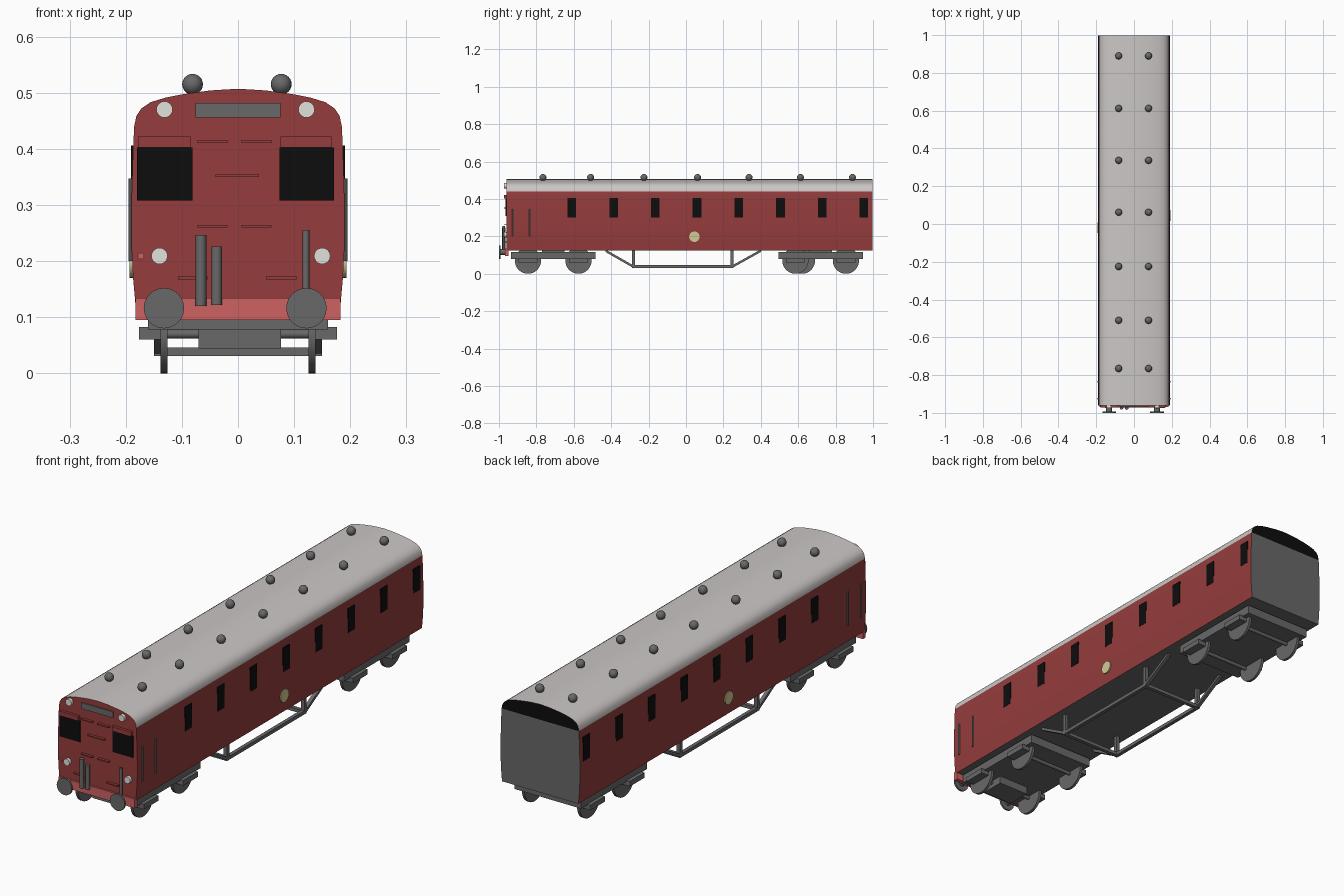
import bpy, bmesh, math
from mathutils import Vector

if "Cube" in bpy.data.objects:
    bpy.data.objects.remove(bpy.data.objects["Cube"])


def mat(name, r, g, b):
    m = bpy.data.materials.new(name)
    m.diffuse_color = (r, g, b, 1)
    m.use_nodes = True
    m.node_tree.nodes["Principled BSDF"].inputs["Base Color"].default_value = m.diffuse_color
    return m


RED = mat("crimson", 0.30, 0.045, 0.045)
LIGHT_RED = mat("light_red", 0.62, 0.12, 0.12)
GREY = mat("underframe_grey", 0.14, 0.14, 0.14)
ROOF = mat("roof_grey", 0.60, 0.57, 0.56)
BLACK = mat("black", 0.004, 0.004, 0.004)
WHITE = mat("lamp_white", 0.75, 0.75, 0.73)
CREAM = mat("emblem_cream", 0.63, 0.59, 0.30)


def finish(name, bm, mats, smooth=False):
    bmesh.ops.recalc_face_normals(bm, faces=bm.faces)
    me = bpy.data.meshes.new(name)
    bm.to_mesh(me)
    bm.free()
    for m in mats:
        me.materials.append(m)
    ob = bpy.data.objects.new(name, me)
    bpy.context.collection.objects.link(ob)
    if smooth:
        bpy.ops.object.select_all(action='DESELECT')
        ob.select_set(True)
        bpy.context.view_layer.objects.active = ob
        bpy.ops.object.shade_smooth_by_angle(angle=math.radians(35))
    return ob


def box(name, x0, x1, y0, y1, z0, z1, m):
    bm = bmesh.new()
    bmesh.ops.create_cube(bm, size=1)
    for v in bm.verts:
        v.co = ((x0 + x1) / 2 + v.co.x * (x1 - x0),
                (y0 + y1) / 2 + v.co.y * (y1 - y0),
                (z0 + z1) / 2 + v.co.z * (z1 - z0))
    return finish(name, bm, [m])


def rod(name, a, b, r, m, sides=24):
    """Cylinder from point a to point b."""
    a, b = Vector(a), Vector(b)
    d = b - a
    bm = bmesh.new()
    bmesh.ops.create_cone(bm, cap_ends=True, segments=sides, radius1=r, radius2=r, depth=d.length)
    q = Vector((0, 0, 1)).rotation_difference(d.normalized())
    for v in bm.verts:
        v.co = q @ v.co + (a + b) / 2
    return finish(name, bm, [m], True)


# Coach body: half profile mirrored and extruded, coloured by height and direction
FRONT, BACK, EAVES = -0.96, 0.997, 0.44
half = [(0.183, 0.125), (0.187, 0.17), (0.19, 0.23), (0.19, 0.30), (0.187, 0.40), (0.185, EAVES),
        (0.181, 0.459), (0.172, 0.472), (0.156, 0.483), (0.13, 0.491), (0.10, 0.497),
        (0.05, 0.504), (0.0, 0.507)]
profile = half + [(-x, z) for x, z in half[-2::-1]]
bm = bmesh.new()
rings = [[bm.verts.new((x, y, z)) for x, z in profile] for y in (FRONT, BACK)]
n = len(profile)
for i in range(n):
    j = (i + 1) % n
    f = bm.faces.new((rings[0][i], rings[0][j], rings[1][j], rings[1][i]))
    zc = (profile[i][1] + profile[j][1]) / 2
    f.material_index = 1 if zc > EAVES else (2 if j == 0 else 0)
lo = [i for i in range(n) if profile[i][1] <= EAVES]
hi = [i for i in range(n) if profile[i][1] >= EAVES]
for ring, part, mi in ((0, lo, 0), (0, hi, 0), (1, lo, 2), (1, hi, 3)):
    bm.faces.new([rings[ring][i] for i in part]).material_index = mi
finish("coach_body", bm, [RED, ROOF, GREY, BLACK], True)

# Side windows, handrails and round emblems
for s, side in ((1, "right"), (-1, "left")):
    for k in range(8):
        y = -0.61 + k * 0.223
        x = sorted((s * 0.183, s * 0.1908))
        box(f"side_window_{side}", x[0], x[1], y - 0.023, y + 0.023, 0.302, 0.406, BLACK)
    for y in (-0.925, -0.835):
        rod(f"door_handrail_{side}", (s * 0.191, y, 0.2), (s * 0.191, y, 0.347), 0.004, GREY, 8)
    ye = 0.045 if s > 0 else -0.02
    rod(f"emblem_disc_{side}", (s * 0.185, ye, 0.198), (s * 0.1935, ye, 0.198), 0.028, CREAM)

# Roof ventilators
for y in (-0.765, -0.51, -0.225, 0.062, 0.337, 0.612, 0.89):
    for x in (-0.081, 0.077):
        bm = bmesh.new()
        bmesh.ops.create_uvsphere(bm, u_segments=20, v_segments=12, radius=0.0185)
        bmesh.ops.translate(bm, verts=bm.verts, vec=(x, y, 0.515))
        finish("roof_ventilator", bm, [GREY], True)

# Cab front: windows, hoods, destination plate
for x0, x1 in ((-0.18, -0.081), (0.074, 0.171)):
    box("cab_window", x0, x1, FRONT - 0.004, FRONT + 0.002, 0.308, 0.402, BLACK)
    box("cab_window_hood", x0 + 0.002, x1 - 0.004, FRONT - 0.012, FRONT, 0.402, 0.422, RED)
box("destination_plate", -0.076, 0.076, FRONT - 0.005, FRONT, 0.456, 0.482, GREY)

# Horizontal grab bars on the cab front
for x0, x1, z in ((-0.072, -0.019, 0.413), (0.006, 0.06, 0.413), (-0.04, 0.037, 0.352),
                  (-0.072, -0.019, 0.262), (0.006, 0.06, 0.262),
                  (-0.107, -0.054, 0.17), (0.05, 0.104, 0.17)):
    box("grab_bar", x0, x1, FRONT - 0.012, FRONT, z - 0.0025, z + 0.0025, RED)

# Lamps
for x, z in ((-0.131, 0.47), (0.122, 0.47), (-0.14, 0.209), (0.15, 0.209)):
    rod("headlamp", (x, FRONT, z), (x, FRONT - 0.013, z), 0.0145, WHITE)
rod("tail_lamp", (-0.173, FRONT, 0.209), (-0.173, FRONT - 0.01, 0.209), 0.006, LIGHT_RED, 12)

# Vertical air pipes
for x, z0, z1, r in ((-0.066, 0.12, 0.246, 0.0095), (-0.038, 0.122, 0.226, 0.0095), (0.121, 0.13, 0.255, 0.006)):
    rod("air_pipe", (x, FRONT - 0.014, z0), (x, FRONT - 0.014, z1), r, GREY, 12)

# Buffer beam and buffers
box("buffer_beam", -0.183, 0.183, FRONT - 0.008, FRONT + 0.012, 0.095, 0.134, LIGHT_RED)
for x in (-0.132, 0.122):
    rod("buffer_stem", (x, FRONT, 0.116), (x, -0.992, 0.116), 0.015, GREY)
    rod("buffer_head", (x, -0.992, 0.116), (x, -1.0, 0.116), 0.036, GREY)

# Bogies: frame, axle boxes, wheels and axles
for end, yc in (("front", -0.71), ("rear", 0.72)):
    box(f"{end}_bogie_frame", -0.16, 0.16, yc - 0.225, yc + 0.225, 0.078, 0.116, GREY)
    box(f"{end}_bogie_pivot", -0.07, 0.07, yc - 0.06, yc + 0.06, 0.11, 0.127, GREY)
    for dy in (-0.135, 0.135):
        y = yc + dy
        rod(f"{end}_axle", (-0.135, y, 0.07), (0.135, y, 0.07), 0.008, GREY, 12)
        for s in (-1, 1):
            yw = y + (0.035 if end == "rear" and dy < 0 and s < 0 else 0)
            rod(f"{end}_wheel", (s * 0.126, yw, 0.07), (s * 0.138, yw, 0.07), 0.07, GREY, 32)
            x = sorted((s * 0.138, s * 0.176))
            box(f"{end}_axle_box", x[0], x[1], y - 0.05, y + 0.05, 0.06, 0.082, GREY)
box("traction_motor", -0.07, 0.077, -0.895, -0.79, 0.044, 0.095, GREY)

# Underframe trusses with posts and cross bars
Y0, Y1, ZB = -0.282, 0.247, 0.038
for s in (-1, 1):
    x0, x1 = sorted((s * 0.134, s * 0.15))
    box("truss_bottom_bar", x0, x1, Y0, Y1, 0.031, 0.046, GREY)
    for y, yt in ((Y0, -0.43), (Y1, 0.40)):
        box("truss_post", x0, x1, y - 0.008, y + 0.008, 0.031, 0.128, GREY)
        brace = box("truss_brace", x0, x1, -0.5, 0.5, 0.0, 0.014, GREY)
        for v in brace.data.vertices:   # slant the brace from the bar up to the floor
            t = v.co.y + 0.5
            v.co.y = y + (yt - y) * t
            v.co.z += 0.031 + (0.116 - 0.031) * t
        brace.data.update()
        if yt < y:
            brace.data.flip_normals()
for y in (Y0, Y1):
    box("truss_cross_bar", -0.14, 0.14, y - 0.008, y + 0.008, 0.031, 0.046, GREY)
